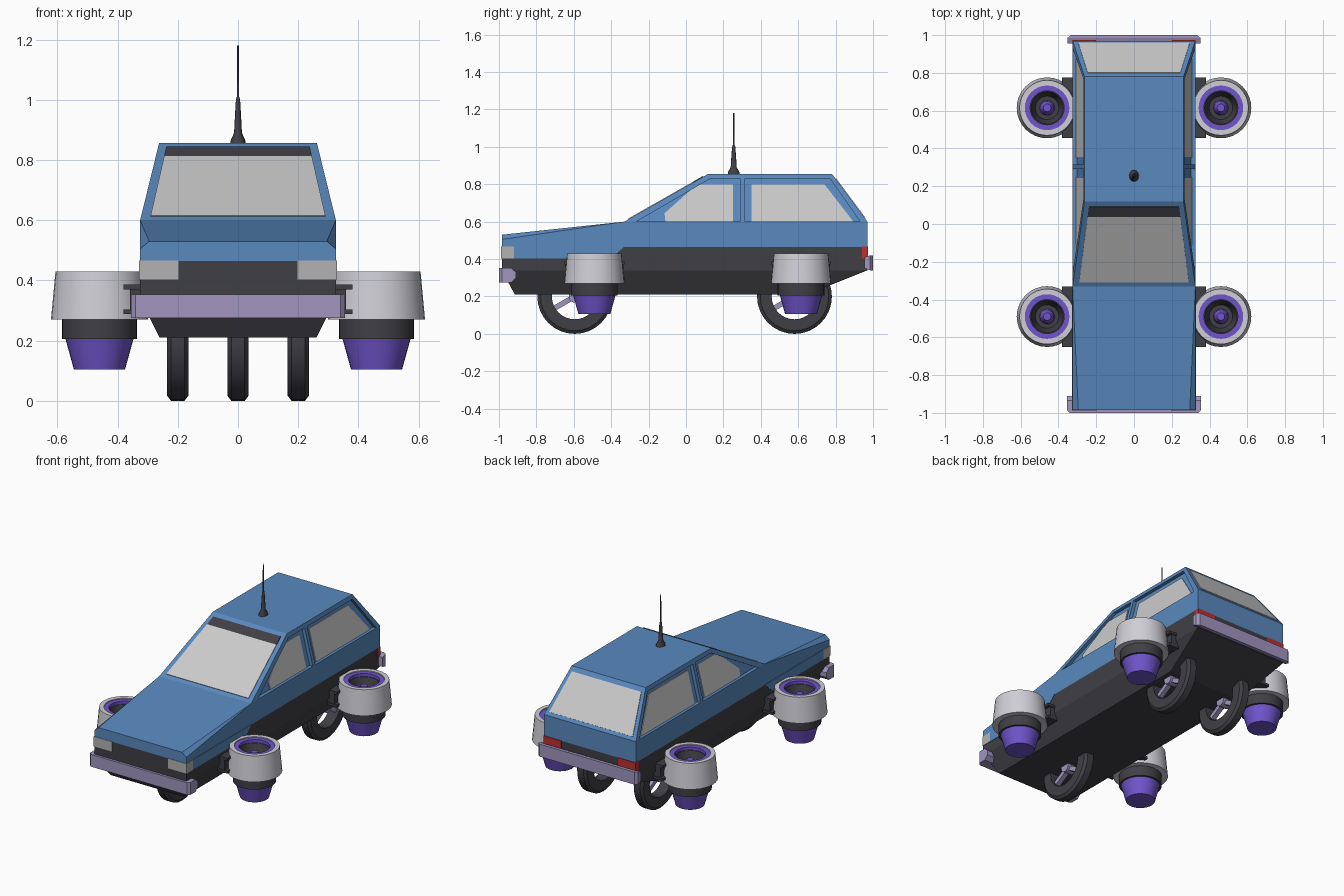
import bpy, bmesh, math
from mathutils import Vector

if "Cube" in bpy.data.objects:
    bpy.data.objects.remove(bpy.data.objects["Cube"])


def material(name, r, g, b):
    m = bpy.data.materials.new(name)
    m.diffuse_color = (r, g, b, 1)
    m.use_nodes = True
    m.node_tree.nodes["Principled BSDF"].inputs["Base Color"].default_value = m.diffuse_color
    return m


BLUE = material("blue_paint", 0.10, 0.25, 0.52)
DARK = material("dark_trim", 0.05, 0.05, 0.06)
LILAC = material("lilac_metal", 0.35, 0.30, 0.52)
PURPLE = material("purple_glow", 0.16, 0.09, 0.60)
SHELL = material("pale_shell", 0.62, 0.62, 0.67)
GLASS = material("glass", 0.58, 0.58, 0.60)
LAMP = material("lamp_clear", 0.45, 0.45, 0.45)
RED = material("lamp_red", 0.5, 0.03, 0.03)


def finish(name, bm, mat, loc=(0, 0, 0), smooth=False):
    bmesh.ops.recalc_face_normals(bm, faces=bm.faces)
    me = bpy.data.meshes.new(name)
    bm.to_mesh(me)
    bm.free()
    if smooth:
        me.shade_smooth()
        me.set_sharp_from_angle(angle=math.radians(30))
    if mat:
        me.materials.append(mat)
    ob = bpy.data.objects.new(name, me)
    ob.location = loc
    bpy.context.collection.objects.link(ob)
    return ob


def hull(name, pts, mat, mirror=True, loc=(0, 0, 0)):
    """Flat-faced convex solid, optionally symmetric about x = 0."""
    bm = bmesh.new()
    for x, y, z in pts:
        bm.verts.new((x, y, z))
        if mirror:
            bm.verts.new((-x, y, z))
    bmesh.ops.convex_hull(bm, input=bm.verts)
    bmesh.ops.dissolve_limit(bm, angle_limit=0.01, verts=bm.verts, edges=bm.edges)
    return finish(name, bm, mat, loc)


def box(name, lo, hi, mat, loc=(0, 0, 0)):
    pts = [(x, y, z) for x in (lo[0], hi[0]) for y in (lo[1], hi[1]) for z in (lo[2], hi[2])]
    return hull(name, pts, mat, False, loc)


def lathe(name, prof, mat, loc=(0, 0, 0), closed=False, steps=32):
    """Spin an (r, z) profile about z."""
    bm = bmesh.new()
    vs = [bm.verts.new((r, 0, z)) for r, z in prof]
    es = [bm.edges.new(p) for p in zip(vs, vs[1:])]
    if closed:
        es.append(bm.edges.new((vs[-1], vs[0])))
    bmesh.ops.spin(bm, geom=vs + es, cent=(0, 0, 0), axis=(0, 0, 1),
                   angle=math.tau, steps=steps)
    bmesh.ops.remove_doubles(bm, verts=bm.verts, dist=1e-5)
    return finish(name, bm, mat, loc, smooth=True)


# Body: dark lower tub, blue upper shell with chamfered hood, cabin
W = 0.325
hull("lower_body", [(W, -.985, .465), (W, -.985, .34), (.26, -.915, .21),
                    (.26, .645, .21), (W, .97, .34), (W, .97, .465)], DARK)
hull("upper_body", [(W, -.985, .465), (W, -.985, .505), (.295, -.985, .53),
                    (W, -.33, .6), (W, .97, .6), (W, .97, .465)], BLUE)
cabin = hull("cabin", [(W, -.33, .6), (W, .97, .6), (.262, .12, .856), (.262, .78, .856)], BLUE)


# Side windows: recess cut into the sloped cabin sides, glass on its floor
def side_slab(name, poly, out, inn, s, mat):
    pts = [(s * (W - (z - .6) * .247 + d), y, z) for y, z in poly for d in (out, inn)]
    return hull(name, pts, mat, False)


openings = {
    "front": ([(-.30, .58), (.13, .83), (.29, .83), (.29, .58)],
              [(-.11, .6), (-.115, .645), (.06, .8), (.25, .8), (.25, .6)]),
    "rear": ([(.315, .58), (.315, .83), (.77, .83), (.945, .58)],
             [(.35, .6), (.35, .8), (.74, .8), (.895, .6)]),
}
for s in (-1, 1):
    for key, (hole, pane) in openings.items():
        cut = side_slab("window_cutter", hole, .05, -.022, s, None)
        cut.hide_render = True
        cut.hide_viewport = True
        mod = cabin.modifiers.new("window", 'BOOLEAN')
        mod.operation = 'DIFFERENCE'
        mod.solver = 'EXACT'
        mod.object = cut
        side_slab(key + "_side_window", pane, -.018, -.03, s, GLASS)


# Windshield, sun strip and rear window lie on the sloped cabin ends
def end_slab(name, low, high, t0, t1, w0, w1, mat):
    a, b = Vector((0, *low)), Vector((0, *high))
    d = b - a
    n = Vector((0, d.z, -d.y)).normalized()
    if low[0] < 0:
        n = Vector((0, -d.z, d.y)).normalized()
    pts = []
    for t, w in ((t0, w0), (t1, w1)):
        for off in (-.01, .004):
            p = a + d * t + n * off
            pts.append((w, p.y, p.z))
    hull(name, pts, mat)


end_slab("windshield", (-.33, .6), (.12, .856), .05, .82, .29, .245, GLASS)
end_slab("sun_strip", (-.33, .6), (.12, .856), .82, .94, .245, .238, DARK)
end_slab("rear_window", (.97, .6), (.78, .856), .07, .90, .295, .245, GLASS)

# Bumpers with wrapped ends
hull("front_bumper", [p for z in (.275, .353) for p in
                      ((.34, -1, z), (.355, -.985, z), (.355, -.935, z))]
     + [(.355, -.91, .30), (.355, -.91, .33)], LILAC)
hull("rear_bumper", [p for z in (.34, .42) for p in ((.335, 1, z), (.352, .985, z))]
     + [(.352, .955, .35), (.352, .955, .41)], LILAC)

for s in (-1, 1):
    # Lamps and the blue fender that drops behind the headlight
    box("headlight", (s * .197, -.988, .403), (s * .328, -.92, .466), LAMP)
    box("taillight", (s * .20, .94, .403), (s * .326, .974, .466), RED)
    fender = [(-.92, .403), (-.40, .403), (-.33, .467), (-.92, .467)]
    hull("fender", [(s * x, y, z) for y, z in fender for x in (.30, .327)], BLUE, False)

    # Lift pods with their mounting brackets
    for y in (-.49, .615):
        at = (s * .46, y, 0)
        lathe("pod_shell", [(.118, .43), (.146, .43), (.161, .27), (.118, .27)], SHELL, at, True)
        lathe("pod_inner_ring", [(.09, .3), (.09, .424), (.12, .424), (.12, .3)], PURPLE, at, True)
        lathe("pod_collar", [(0, .205), (.125, .205), (.125, .285), (.096, .285), (.096, .405),
                             (.086, .405), (.062, .33), (0, .33)], DARK, at)
        lathe("pod_hub", [(.04, .325), (.036, .36), (.02, .39), (0, .39)], PURPLE, at)
        lathe("pod_nozzle", [(0, .105), (.085, .105), (.113, .206), (0, .206)], PURPLE, at)
        box("bracket_core", (s * .31, y - .155, .30), (s * .358, y + .155, .38), DARK)
        for z in (.288, .37):
            box("bracket_flange", (s * .31, y - .16, z), (s * .38, y + .16, z + .016), DARK)

# Three wheels: one in front, two at the back
for x, y in ((0, -.595), (-.2, .58), (.2, .58)):
    at = (x, y, .2)
    tire = lathe("tire", [(.122, -.035), (.183, -.035), (.2, -.022), (.2, .022),
                          (.183, .035), (.122, .035)], DARK, at, True)
    hub = lathe("wheel_hub", [(0, -.03), (.032, -.03), (.032, .03), (0, .03)], LILAC, at)
    tire.rotation_euler.y = hub.rotation_euler.y = math.pi / 2
    for k in range(3):
        spoke = box("wheel_spoke", (-.015, -.014, .02), (.015, .014, .128), LILAC, at)
        spoke.rotation_euler.x = k * math.tau / 3

# Roof antenna
aerial = lathe("antenna", [(0, .85), (.026, .85), (.024, .866), (.013, .89), (.010, .95),
                           (.007, 1.0), (.004, 1.01), (.0025, 1.18), (0, 1.18)],
               DARK, (0, .255, 0), steps=12)
aerial.scale.y = 1.25
